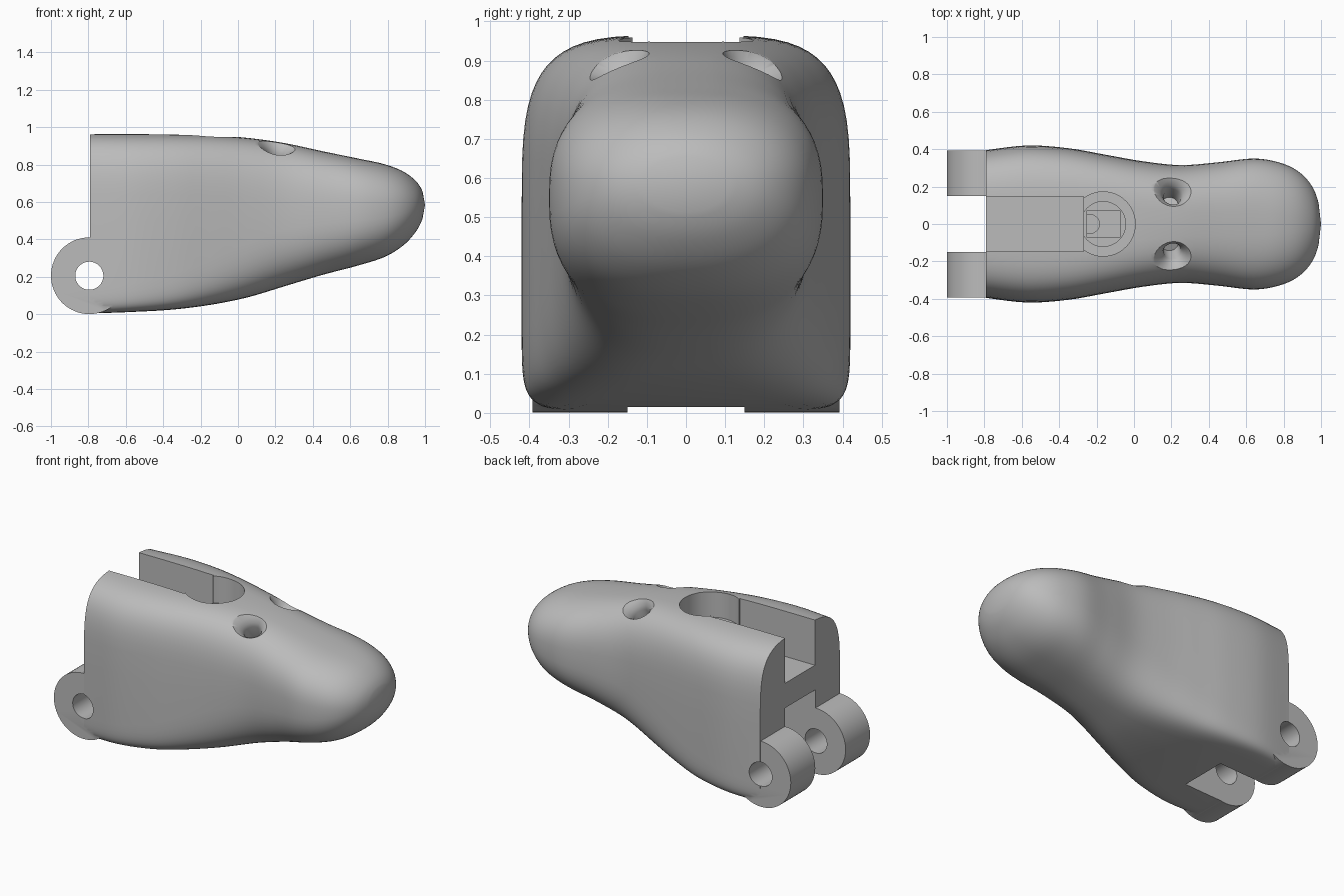
import bpy, bmesh, math
from mathutils import Matrix, Vector

cube = bpy.data.objects.get("Cube")
if cube:
    bpy.data.objects.remove(cube, do_unlink=True)

grey = bpy.data.materials.new("plain grey")
grey.use_nodes = True
COLOUR = (0.5, 0.5, 0.5, 1)
grey.diffuse_color = COLOUR
grey.node_tree.nodes["Principled BSDF"].inputs["Base Color"].default_value = COLOUR


def make_object(name, bm):
    bmesh.ops.recalc_face_normals(bm, faces=bm.faces)
    mesh = bpy.data.meshes.new(name)
    bm.to_mesh(mesh)
    bm.free()
    mesh.materials.append(grey)
    obj = bpy.data.objects.new(name, mesh)
    bpy.context.collection.objects.link(obj)
    return obj


def loft(name, rings, tip=None):
    """Skin closed rings of points, ending in a cap or a single tip."""
    bm = bmesh.new()
    loops = [[bm.verts.new(p) for p in ring] for ring in rings]
    n = len(loops[0])
    for a, b in zip(loops, loops[1:]):
        for i in range(n):
            j = (i + 1) % n
            bm.faces.new((a[i], a[j], b[j], b[i]))
    bm.faces.new(loops[0])
    if tip:
        end = bm.verts.new(tip)
        for i in range(n):
            bm.faces.new((loops[-1][i], loops[-1][(i + 1) % n], end))
    else:
        bm.faces.new(loops[-1])
    return make_object(name, bm)


def lathe(name, profile, centre, axis, segments=48):
    """Turn (radius, height) pairs about an axis through the centre."""
    turn = Vector((0, 0, 1)).rotation_difference(Vector(axis)).to_matrix().to_4x4()
    place = Matrix.Translation(centre) @ turn
    angles = [math.tau * i / segments for i in range(segments)]
    return loft(name, [[place @ Vector((r * math.cos(a), r * math.sin(a), h))
                        for a in angles] for r, h in profile])


def box(name, x0, x1, half_y, z0, z1):
    return loft(name, [[(x, -half_y, z0), (x, half_y, z0), (x, half_y, z1), (x, -half_y, z1)]
                       for x in (x0, x1)])


def combine(target, tool, operation="DIFFERENCE"):
    mod = target.modifiers.new(tool.name, "BOOLEAN")
    mod.operation = operation
    mod.solver = "EXACT"
    mod.object = tool
    bpy.context.view_layer.objects.active = target
    bpy.ops.object.modifier_apply(modifier=mod.name)
    bpy.data.objects.remove(tool, do_unlink=True)


# Body stations: x, top, bottom, half width, upper and lower squareness
STATIONS = [
    (-.79, .965, .004, .395, 4, 14),
    (-.57, .965, .012, .42, 4, 12),
    (-.35, .963, .025, .405, 4, 9),
    (-.15, .957, .05, .37, 3.8, 6),
    (.05, .943, .09, .335, 3.4, 4),
    (.25, .915, .15, .315, 3, 3),
    (.45, .872, .21, .33, 2.8, 2.7),
    (.64, .833, .26, .35, 2.7, 2.6),
    (.78, .803, .305, .328, 2.5, 2.5),
    (.88, .765, .365, .28, 2.3, 2.3),
    (.95, .713, .44, .205, 2.1, 2.1),
    (.987, .655, .513, .11, 2, 2),
]
TIP = (1, 0, .585)


def blend(a, b, c, d, t):
    """Smooth curve through b and c."""
    return [q + t * (r - p) / 2 + t * t * (p - 2.5 * q + 2 * r - s / 2)
            + t ** 3 * (1.5 * (q - r) + (s - p) / 2)
            for p, q, r, s in zip(a, b, c, d)]


def section(x, top, bottom, width, upper, lower, segments=64):
    mid, half = (top + bottom) / 2, (top - bottom) / 2
    ring = []
    for i in range(segments):
        a = math.tau * i / segments
        c, s = math.cos(a), math.sin(a)
        power = 2 / (upper if s > 0 else lower)
        ring.append((x, math.copysign(abs(c) ** power, c) * width,
                     mid + math.copysign(abs(s) ** power, s) * half))
    return ring


STEPS = 5
padded = [STATIONS[0]] + STATIONS + [(1, .585, .585, 0, 2, 2)]
rings = []
for k in range(len(STATIONS) - 1):
    for step in range(STEPS):
        rings.append(section(*blend(*padded[k:k + 4], step / STEPS)))
rings.append(section(*STATIONS[-1]))
body = loft("body", rings, TIP)

# Hinge lugs, first as one barrel, then split by the lower gap
PIN = (-.795, 0, .206)
SIDE = (0, 1, 0)
combine(body, lathe("lugs", [(.205, -.392), (.205, .392)], PIN, SIDE, 64), "UNION")
combine(body, box("lower_gap", -1.2, -.5, .15, -.1, .525))
combine(body, lathe("pin_hole", [(.075, -.6), (.075, .6)], PIN, SIDE))

# Upper slot and stepped round pocket with a square well
combine(body, box("upper_slot", -1.2, -.27, .147, .68, 1.2))
UP = (0, 0, 1)
POCKET = (-.165, 0, 0)
combine(body, lathe("pocket", [(.172, .79), (.172, 1.2)], POCKET, UP))
combine(body, lathe("inner_pocket", [(.12, .7), (.12, 1.1)], POCKET, UP))
combine(body, box("square_well", -.25, -.075, .072, .56, 1))
combine(body, lathe("drain_hole", [(.05, .3), (.05, .6)], (-.235, 0, 0), UP))

# Pair of flared sockets on the brow
FLARE = [(.045, -.15), (.047, -.05), (.056, -.025), (.075, 0), (.105, .025), (.16, .055)]
for side in (-1, 1):
    combine(body, lathe("socket", FLARE, (.21, side * .165, .88), (.12, side * .42, .9), 32))

bpy.ops.object.select_all(action="DESELECT")
body.select_set(True)
bpy.context.view_layer.objects.active = body
bpy.ops.object.shade_smooth_by_angle(angle=math.radians(32))
